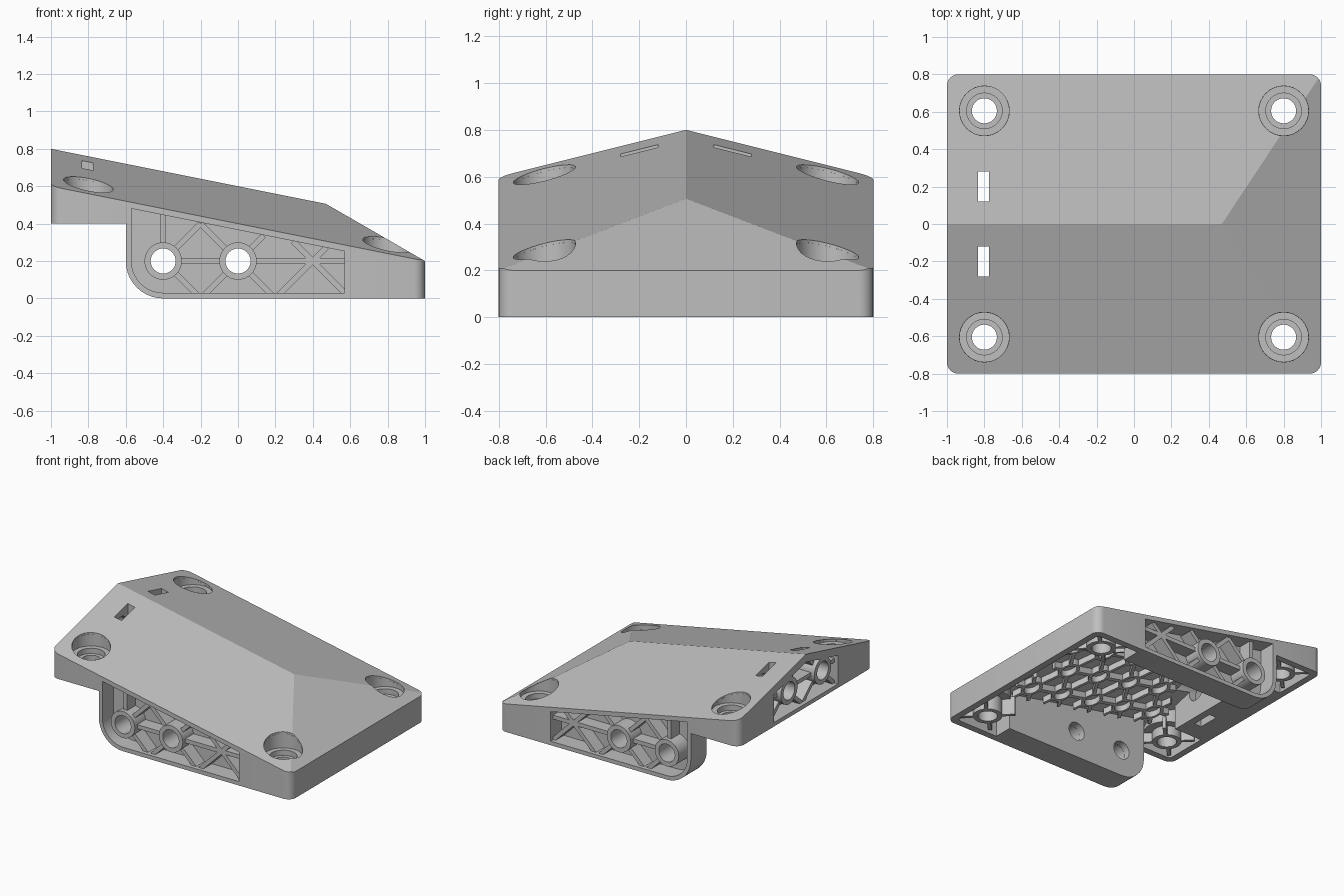
import bpy, bmesh, math
from mathutils import Vector

if "Cube" in bpy.data.objects:
    bpy.data.objects.remove(bpy.data.objects["Cube"])

grey = bpy.data.materials.new("light_grey")
grey.diffuse_color = (0.52, 0.52, 0.52, 1)
grey.use_nodes = True
grey.node_tree.nodes["Principled BSDF"].inputs["Base Color"].default_value = grey.diffuse_color


def roof(x, y):
    return min(0.8 - 0.2 * (x + 1) - 0.25 * abs(y), 0.2 + 0.577 * (1 - x))


def finish(bm, name):
    bmesh.ops.recalc_face_normals(bm, faces=bm.faces)
    me = bpy.data.meshes.new(name)
    bm.to_mesh(me)
    bm.free()
    ob = bpy.data.objects.new(name, me)
    bpy.context.collection.objects.link(ob)
    me.materials.append(grey)
    return ob


def add_prism(bm, pts, axis, lo, hi):
    """Extrude a 2D profile along an axis; lo and hi may be functions of u, v."""
    def put(u, v, w):
        w = w(u, v) if callable(w) else w
        return bm.verts.new({'x': (w, u, v), 'y': (u, w, v), 'z': (u, v, w)}[axis])
    a = [put(u, v, lo) for u, v in pts]
    b = [put(u, v, hi) for u, v in pts]
    n = len(pts)
    faces = [bm.faces.new(a), bm.faces.new(b[::-1])]
    faces += [bm.faces.new((a[i], b[i], b[(i + 1) % n], a[(i + 1) % n])) for i in range(n)]
    bmesh.ops.recalc_face_normals(bm, faces=faces)


def circle(cx, cy, r, n=32):
    return [(cx + r * math.cos(2 * math.pi * i / n), cy + r * math.sin(2 * math.pi * i / n))
            for i in range(n)]


def rect(u0, u1, v0, v1):
    return [(u0, v0), (u1, v0), (u1, v1), (u0, v1)]


def bar(p, q, w=0.03):
    p, q = Vector(p), Vector(q)
    d = (q - p).normalized() * w / 2
    s = Vector((-d.y, d.x))
    return [tuple(c) for c in (p + s, p - s, q - s, q + s)]


def add_tube(bm, cx, cy, r0, r1, axis, lo, hi, n=32):
    """Hollow cylinder whose ends may follow a height function."""
    rings = []
    for r, end in ((r0, lo), (r1, lo), (r1, hi), (r0, hi)):
        ring = []
        for u, v in circle(cx, cy, r, n):
            w = end(u, v) if callable(end) else end
            ring.append(bm.verts.new({'x': (w, u, v), 'y': (u, w, v), 'z': (u, v, w)}[axis]))
        rings.append(ring)
    for k in range(4):
        a, b = rings[k], rings[(k + 1) % 4]
        for i in range(n):
            j = (i + 1) % n
            bm.faces.new((a[i], a[j], b[j], b[i]))


def boolean(ob, pts, axis, lo, hi):
    bm = bmesh.new()
    add_prism(bm, pts, axis, lo, hi)
    cut_with(ob, finish(bm, "cutter"))


def cut_with(ob, cutter):
    cutter.hide_render = True
    m = ob.modifiers.new("cut", 'BOOLEAN')
    m.operation, m.object, m.solver = 'DIFFERENCE', cutter, 'EXACT'
    bpy.context.view_layer.objects.active = ob
    bpy.ops.object.modifier_apply(modifier=m.name)
    bpy.data.objects.remove(cutter, do_unlink=True)


def wedge(name, hx, hy, r, drop, zbot):
    """Rounded block trimmed by the three roof planes."""
    pts = []
    for k, (sx, sy) in enumerate(((1, 1), (-1, 1), (-1, -1), (1, -1))):
        for i in range(7):
            a = math.pi / 2 * (k + i / 6)
            pts.append((sx * (hx - r) + r * math.cos(a), sy * (hy - r) + r * math.sin(a)))
    bm = bmesh.new()
    add_prism(bm, pts, 'z', zbot, 1.5)
    for co, no in (((-1, 0, 0.8), (0.2, 0.25, 1)), ((-1, 0, 0.8), (0.2, -0.25, 1)),
                   ((1, 0, 0.2), (0.577, 0, 1))):
        res = bmesh.ops.bisect_plane(bm, geom=bm.verts[:] + bm.edges[:] + bm.faces[:],
                                     plane_co=Vector(co) - Vector((0, 0, drop)),
                                     plane_no=Vector(no).normalized(), clear_outer=True)
        edges = [e for e in res['geom_cut'] if isinstance(e, bmesh.types.BMEdge)]
        bmesh.ops.edgenet_fill(bm, edges=edges)
    return finish(bm, name)


# Housing: hollow wedge that keeps solid side blocks and a rear block
housing = wedge("housing", 1, 0.8, 0.06, 0, 0)
cavity = wedge("cavity", 0.95, 0.75, 0.03, 0.055, -0.2)
for s in (-1, 1):
    boolean(cavity, rect(-0.6, 0.6, *sorted((s * 0.61, s * 0.95))), 'z', -0.5, 1.2)
boolean(cavity, rect(-1.2, -0.72, -0.42, 0.42), 'z', -0.5, 1.2)
cut_with(housing, cavity)

# Step under the rear end with a rounded corner
step = [(-1.3, -0.1), (-0.4, -0.1)]
step += [(-0.4 - 0.2 * math.sin(a), 0.2 - 0.2 * math.cos(a))
         for a in [math.pi / 2 * i / 10 for i in range(11)]]
boolean(housing, step + [(-0.6, 0.4), (-1.3, 0.4)], 'y', -1, 1)

# Side pockets, cross holes, rear pocket, rear holes and nut slots
pocket = [(-0.4 - 0.17 * math.sin(a), 0.2 - 0.17 * math.cos(a))
          for a in [math.pi / 2 * i / 10 for i in range(11)]]
pocket += [(-0.57, 0.48), (0.57, 0.252), (0.57, 0.03)]
for s in (-1, 1):
    boolean(housing, pocket, 'y', *sorted((s * 0.67, s * 0.95)))
for x in (-0.4, 0):
    boolean(housing, circle(x, 0.2, 0.068), 'y', -1, 1)
boolean(housing, [(-0.38, 0.43), (0.38, 0.43), (0.38, 0.645), (0, 0.74), (-0.38, 0.645)],
        'x', -1.2, -0.87)
for s in (-1, 1):
    boolean(housing, circle(s * 0.2, 0.6, 0.068), 'x', -1.2, -0.6)
    boolean(housing, rect(-0.835, -0.775, *sorted((s * 0.12, s * 0.28))), 'z', 0.1, 1.2)

# Screw recesses in the roof
screws = [(x, s * 0.605) for x in (-0.8, 0.8) for s in (-1, 1)]
for x, y in screws:
    boolean(housing, circle(x, y, 0.133), 'z', 0.18 if x > 0 else 0.5, 1.2)

# Screw bosses with counterbored seats and short ribs
bm = bmesh.new()
for x, y in screws:
    seat, foot = (0.21, 0.02) if x > 0 else (0.55, 0.41)
    add_tube(bm, x, y, 0.132, 0.16, 'z', seat, lambda u, v: roof(u, v) - 0.012)
    add_tube(bm, x, y, 0.095, 0.16, 'z', seat - 0.04, seat)
    add_tube(bm, x, y, 0.067, 0.16, 'z', seat - 0.07, seat - 0.04)
    add_tube(bm, x, y, 0.067, 0.1, 'z', foot, seat - 0.07)
    for k in range(4):
        a = math.pi / 4 + k * math.pi / 2
        c, s = math.cos(a), math.sin(a)
        add_prism(bm, bar((x + 0.09 * c, y + 0.09 * s), (x + 0.19 * c, y + 0.19 * s), 0.025),
                  'z', foot, seat - 0.05)
bosses = finish(bm, "screw_bosses")

# Side lattice: tubes and diagonal ribs, mirrored
ribs = [((-0.4, 0.29), (-0.4, 0.45)), ((-0.31, 0.2), (-0.09, 0.2)), ((0.09, 0.2), (0.575, 0.2)),
        ((-0.335, 0.265), (-0.2, 0.4)), ((-0.335, 0.135), (-0.22, 0.02)),
        ((-0.065, 0.265), (-0.2, 0.4)), ((-0.065, 0.135), (-0.18, 0.02)),
        ((0.065, 0.265), (0.137, 0.337)), ((0.065, 0.135), (0.18, 0.02)),
        ((0.4, 0.2), (0.294, 0.306)), ((0.4, 0.2), (0.22, 0.02)),
        ((0.4, 0.2), (0.475, 0.275)), ((0.4, 0.2), (0.575, 0.025))]
bm = bmesh.new()
for s in (-1, 1):
    for p, q in ribs:
        add_prism(bm, bar(p, q), 'y', *sorted((s * 0.66, s * 0.77)))
    for x in (-0.4, 0):
        add_tube(bm, x, 0.2, 0.067, 0.1, 'y', *sorted((s * 0.66, s * 0.8)))
side_lattice = finish(bm, "side_lattice")

# Rear lattice
bm = bmesh.new()
add_prism(bm, bar((-0.11, 0.6), (0.11, 0.6)), 'x', -0.97, -0.86)
for s in (-1, 1):
    add_tube(bm, s * 0.2, 0.6, 0.067, 0.1, 'x', -1, -0.86)
    for q in ((0, 0.42), (0.385, 0.425), (0.385, 0.6), (0.08, 0.725)):
        d = (Vector(q) - Vector((0.2, 0.6))).normalized() * 0.09
        add_prism(bm, bar((s * (0.2 + d.x), 0.6 + d.y), (s * q[0], q[1])), 'x', -0.97, -0.86)
rear_lattice = finish(bm, "rear_lattice")

# Stiffening rings and links under the roof
def under(u, v):
    return roof(u, v) - 0.1


def inside(u, v):
    return roof(u, v) - 0.04


bm = bmesh.new()
pitch, rad = 0.27, 0.075
row_gap = pitch * math.sqrt(3) / 2
for j in range(-2, 3):
    for i in range(-3, 3):
        cx, cy = -0.02 + pitch * (i + 0.5 * (j % 2)), j * row_gap
        if not -0.66 < cx < 0.6:
            continue
        add_tube(bm, cx, cy, rad - 0.02, rad, 'z', under, inside, 16)
        for k in range(6):
            c, s = math.cos(k * math.pi / 3), math.sin(k * math.pi / 3)
            end = (cx + pitch / 2 * c, cy + pitch / 2 * s)
            if abs(end[1]) < 0.64:
                add_prism(bm, bar((cx + 0.065 * c, cy + 0.065 * s), end, 0.025),
                          'z', under, inside)
roof_ribs = finish(bm, "roof_ribs")

# Smooth round walls, keep edges crisp
for ob in (housing, bosses, side_lattice, rear_lattice, roof_ribs):
    bpy.ops.object.select_all(action='DESELECT')
    ob.select_set(True)
    bpy.context.view_layer.objects.active = ob
    bpy.ops.object.shade_smooth_by_angle(angle=math.radians(25 if ob is not housing else 16))
